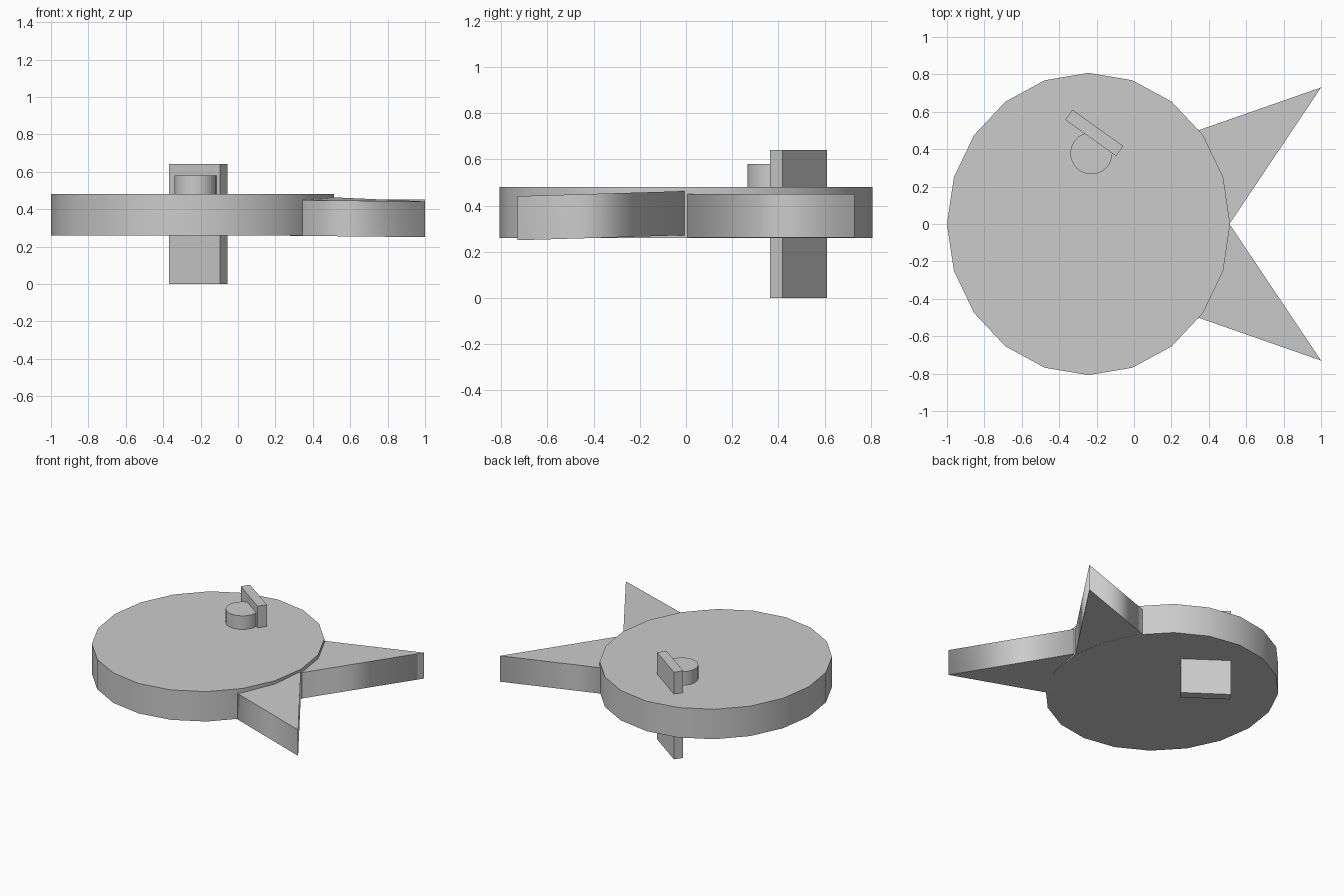
import bpy, bmesh, math

if "Cube" in bpy.data.objects:
    bpy.data.objects.remove(bpy.data.objects["Cube"])


def prism(name, outline, z0, z1, smooth=True, tilt=0.0):
    """Extrude a plan outline from z0 to z1; tilt raises z along y."""
    bm = bmesh.new()
    base = bm.faces.new([bm.verts.new((x, y, z0 + tilt * y)) for x, y in outline])
    top = bmesh.ops.extrude_face_region(bm, geom=[base], use_keep_orig=True)
    verts = [g for g in top["geom"] if isinstance(g, bmesh.types.BMVert)]
    bmesh.ops.translate(bm, verts=verts, vec=(0, 0, z1 - z0))
    bmesh.ops.recalc_face_normals(bm, faces=bm.faces)
    # Rounded sides, flat caps
    for f in bm.faces:
        f.smooth = smooth and abs(f.normal.z) < 0.5
    mesh = bpy.data.meshes.new(name)
    bm.to_mesh(mesh)
    bm.free()
    obj = bpy.data.objects.new(name, mesh)
    bpy.context.collection.objects.link(obj)
    return obj


def ellipse(cx, cy, rx, ry, n):
    return [(cx + rx * math.cos(2 * math.pi * i / n),
             cy + ry * math.sin(2 * math.pi * i / n)) for i in range(n)]


# Flat oval body
prism("body", ellipse(-0.243, 0, 0.757, 0.808, 20), 0.26, 0.48)

# Raised round eye
prism("eye", ellipse(-0.228, 0.378, 0.112, 0.112, 32), 0.36, 0.58)

# Two tail fins, the lower one slightly tilted
tail = [(1.0, 0.73), (0.515, 0.007), (0.13, 0.426)]
prism("tail_upper", tail, 0.261, 0.451)
prism("tail_lower", [(x, -y) for x, y in tail], 0.272, 0.463, tilt=0.03)

# Slanted plate standing through the body beside the eye
a = math.radians(-35.5)
c, s = math.cos(a), math.sin(a)
plate = [(-0.2125 + u * c - v * s, 0.487 + u * s + v * c)
         for u, v in ((-0.167, -0.033), (0.167, -0.033), (0.167, 0.033), (-0.167, 0.033))]
prism("brow_plate", plate, 0.0, 0.64, smooth=False)
